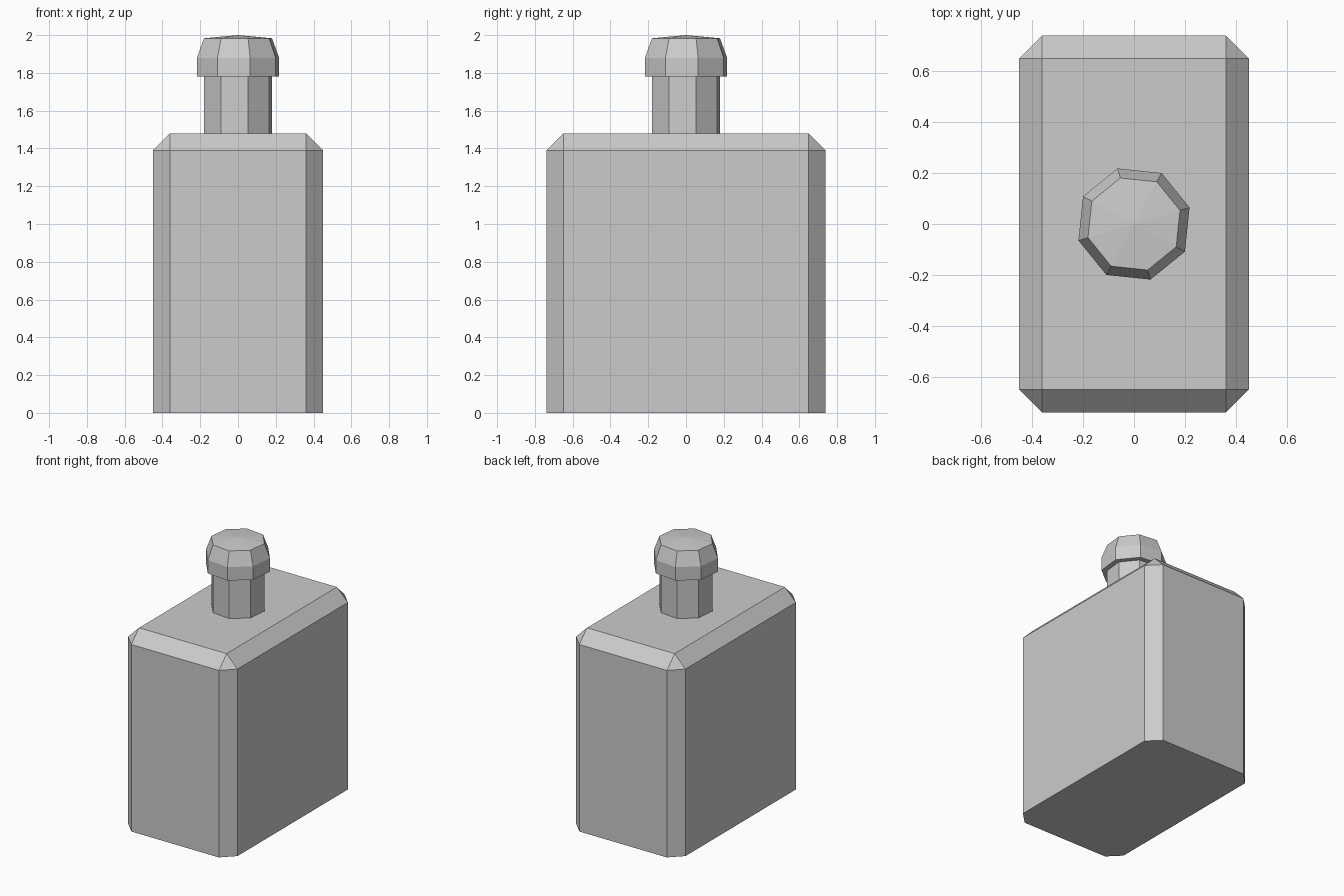
import bpy, bmesh, math

if "Cube" in bpy.data.objects:
    bpy.data.objects.remove(bpy.data.objects["Cube"])

SIDES, TURN = 8, math.radians(16.5)


def finish(bm, name):
    bmesh.ops.recalc_face_normals(bm, faces=bm.faces)
    mesh = bpy.data.meshes.new(name)
    bm.to_mesh(mesh)
    bm.free()
    obj = bpy.data.objects.new(name, mesh)
    bpy.context.collection.objects.link(obj)
    return obj


def turned(name, profile, apex=None):
    """Stack octagonal rings of (radius, z); optional pointed top."""
    bm = bmesh.new()
    rings = []
    for r, z in profile:
        angles = [TURN + math.tau * i / SIDES for i in range(SIDES)]
        rings.append([bm.verts.new((r * math.cos(a), r * math.sin(a), z)) for a in angles])
    for low, high in zip(rings, rings[1:]):
        for i in range(SIDES):
            j = (i + 1) % SIDES
            bm.faces.new((low[i], low[j], high[j], high[i]))
    if apex is not None:
        tip = bm.verts.new((0, 0, apex))
        for i in range(SIDES):
            bm.faces.new((rings[-1][i], rings[-1][(i + 1) % SIDES], tip))
    return finish(bm, name)


# Bottle body: box chamfered everywhere except around the base
bm = bmesh.new()
bmesh.ops.create_cube(bm, size=1)
for v in bm.verts:
    v.co = (v.co.x * 0.9, v.co.y * 1.476, (v.co.z + 0.5) * 1.48)
edges = [e for e in bm.edges if max(v.co.z for v in e.verts) > 0.1]
bmesh.ops.bevel(bm, geom=edges, offset=0.09, offset_type='OFFSET',
                segments=1, profile=0.5, affect='EDGES')
finish(bm, "bottle_body")

# Neck
turned("neck", [(0.188, 1.48), (0.188, 1.78)])

# Stopper with underside lip, tapered shoulder and shallow pointed top
turned("stopper", [(0.188, 1.78), (0.227, 1.78), (0.227, 1.88), (0.188, 1.983)], apex=2.0)
